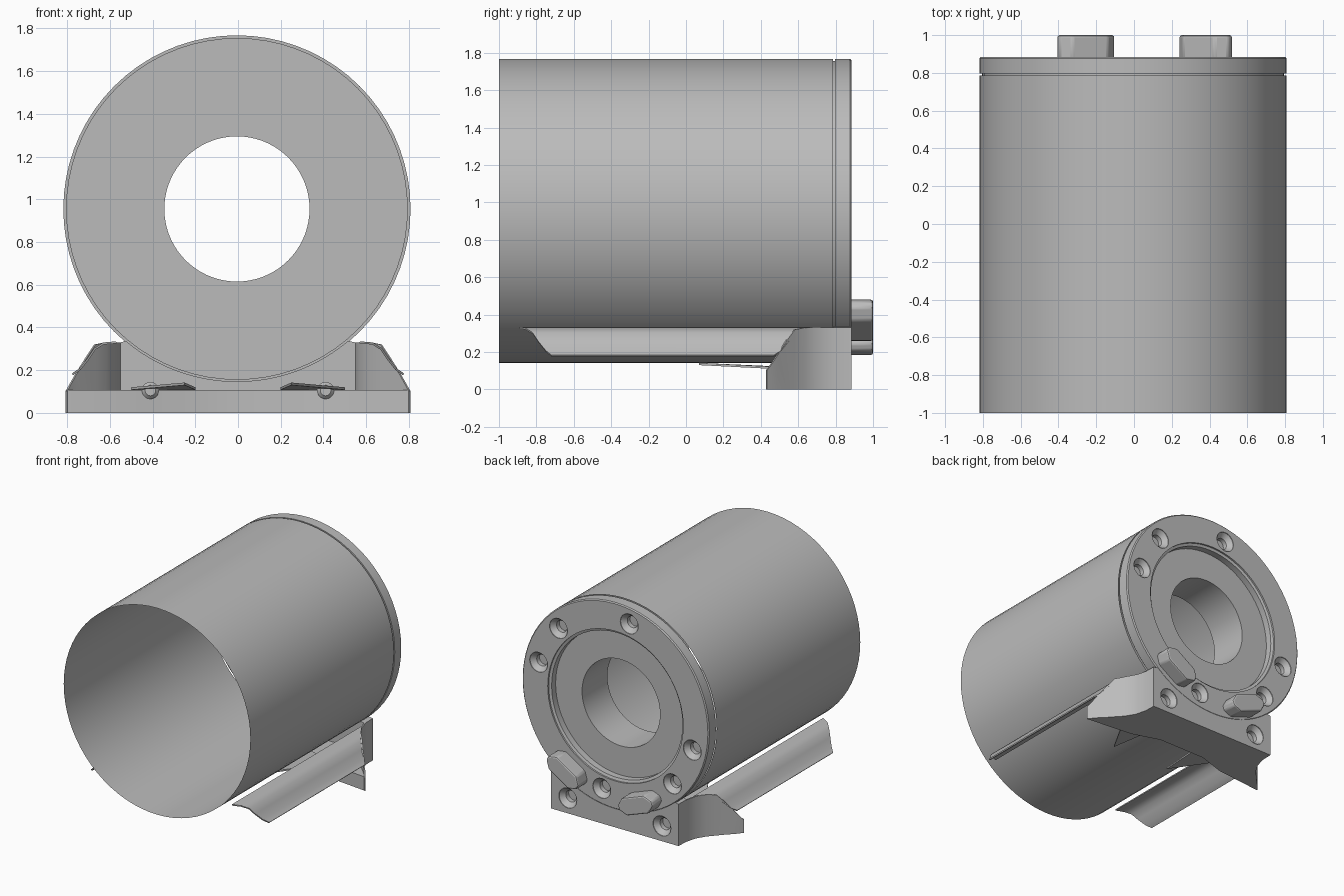
import bpy, bmesh, math
from math import sin, cos, pi, radians

if "Cube" in bpy.data.objects:
    bpy.data.objects.remove(bpy.data.objects["Cube"], do_unlink=True)

grey = bpy.data.materials.new("housing grey")
grey.use_nodes = True
COLOUR = (0.5, 0.5, 0.5, 1)
grey.diffuse_color = COLOUR
grey.node_tree.nodes["Principled BSDF"].inputs["Base Color"].default_value = COLOUR

CX, CZ, R = -0.005, 0.955, 0.813
BACK, PLATE = 0.885, 0.785


def finish(name, bm, angle=30):
    bmesh.ops.remove_doubles(bm, verts=bm.verts, dist=0.0001)
    bmesh.ops.recalc_face_normals(bm, faces=bm.faces)
    mesh = bpy.data.meshes.new(name)
    bm.to_mesh(mesh)
    bm.free()
    mesh.materials.append(grey)
    ob = bpy.data.objects.new(name, mesh)
    bpy.context.collection.objects.link(ob)
    smooth(ob, angle)
    return ob


def activate(ob):
    bpy.ops.object.select_all(action='DESELECT')
    ob.select_set(True)
    bpy.context.view_layer.objects.active = ob


def smooth(ob, angle=30):
    activate(ob)
    bpy.ops.object.shade_smooth_by_angle(angle=radians(angle))


def apply_modifier(ob, kind, **settings):
    mod = ob.modifiers.new(kind.lower(), kind)
    for key, value in settings.items():
        setattr(mod, key, value)
    activate(ob)
    bpy.ops.object.modifier_apply(modifier=mod.name)


def lathe(bm, profile, x=CX, z=CZ, segs=72, closed=False):
    """Spin (radius, y) points about an axis parallel to y."""
    rings = [[bm.verts.new((x + r * cos(2 * pi * i / segs), y, z + r * sin(2 * pi * i / segs)))
              for i in range(segs)] for r, y in profile]
    pairs = list(zip(rings, rings[1:])) + ([(rings[-1], rings[0])] if closed else [])
    for a, b in pairs:
        for i in range(segs):
            j = (i + 1) % segs
            bm.faces.new((a[i], a[j], b[j], b[i]))


def prism(name, points, offset):
    """Extrude a flat outline of 3D points by an offset."""
    bm = bmesh.new()
    face = bm.faces.new([bm.verts.new(p) for p in points])
    made = bmesh.ops.extrude_face_region(bm, geom=[face])["geom"]
    bmesh.ops.translate(bm, vec=offset, verts=[v for v in made if isinstance(v, bmesh.types.BMVert)])
    return finish(name, bm)


def sheet(name, edge_a, edge_b):
    """Thin sheet spanning two matching rows of points."""
    bm = bmesh.new()
    a = [bm.verts.new(p) for p in edge_a]
    b = [bm.verts.new(p) for p in edge_b]
    for i in range(len(a) - 1):
        bm.faces.new((a[i], a[i + 1], b[i + 1], b[i]))
    ob = finish(name, bm, 40)
    apply_modifier(ob, 'SOLIDIFY', thickness=0.01, offset=0)
    smooth(ob, 40)


# Open main tube
bm = bmesh.new()
lathe(bm, [(R, -1), (R, PLATE)])
finish("main_tube", bm)

# Thin sleeve running forward from the centre hole
bm = bmesh.new()
lathe(bm, [(0.34, 0.5), (0.34, 0.815)])
finish("centre_sleeve", bm)

# Rear ring plate with groove, rim chamfer and recess
bm = bmesh.new()
lathe(bm, [(0.34, PLATE), (0.34, 0.815), (0.57, 0.815), (0.57, 0.865), (0.59, 0.872),
           (0.59, BACK), (0.805, BACK), (R, 0.877), (R, 0.797), (0.8, 0.797), (0.8, PLATE)],
      closed=True)
end_plate = finish("end_plate", bm)

# Foot plate below the ring, with an arched top that follows it
half = 0.55
arc_r = 0.808
reach = math.asin(0.52 / arc_r)
arch = [(CX + arc_r * sin(t), PLATE, CZ - arc_r * cos(t))
        for t in [reach * (1 - i / 12) for i in range(25)]]
outline = [(-half, PLATE, 0.33), (-half, PLATE, 0), (half, PLATE, 0), (half, PLATE, 0.33)] + arch
foot_plate = prism("foot_plate", outline, (0, BACK - PLATE, 0))

# Countersunk screw holes
ring_holes = [(CX + 0.69 * cos(radians(a)), CZ + 0.69 * sin(radians(a)))
              for a in (14, 44, 100, 194, 224, 280)]
foot_holes = [(s * 0.41, 0.12) for s in (-1, 1)]
for plate, holes in ((end_plate, ring_holes), (foot_plate, foot_holes)):
    bm = bmesh.new()
    for x, z in holes:
        lathe(bm, [(0, 0.9), (0.078, 0.9), (0.078, 0.88), (0.045, 0.845), (0.045, 0.81), (0, 0.81)],
              x, z, 24)
    cutter = finish("hole_cutter", bm)
    cutter.hide_render = True
    apply_modifier(plate, 'BOOLEAN', object=cutter, operation='DIFFERENCE', solver='EXACT')
    bpy.data.objects.remove(cutter, do_unlink=True)
    smooth(plate)

# Two slanted locating lugs on the rear face
for name, x, z, turn in (("left_lug", 0.38, 0.37, 33), ("right_lug", -0.255, 0.28, -20)):
    c, s = cos(radians(turn)), sin(radians(turn))
    hexagon = [(-0.155, 0.02), (-0.1, 0.068), (0.1, 0.068), (0.155, 0.02),
               (0.155, -0.02), (0.1, -0.068), (-0.1, -0.068), (-0.155, -0.02)]
    lug = prism(name, [(x + u * c - v * s, 0.87, z + u * s + v * c) for u, v in hexagon],
                (0, 0.13, 0))
    apply_modifier(lug, 'BEVEL', width=0.012, segments=2, limit_method='ANGLE')
    smooth(lug)

# Flared plan of one side of the foot: x, y, top height
flare = [(0.55, BACK, 0.33), (0.552, 0.8, 0.33), (0.575, 0.71, 0.33), (0.62, 0.635, 0.33),
         (0.67, 0.58, 0.32), (0.71, 0.535, 0.26), (0.76, 0.485, 0.18), (0.805, 0.43, 0.1)]

# Base slab with flared sides and hollowed front edge
side = [(x, y, 0) for x, y, _ in flare[1:]] + [(0.42, 0.47, 0), (0.2, 0.54, 0)]
side = [(half, PLATE, 0)] + side[1:]
prism("base_slab", side + [(-x, y, z) for x, y, z in reversed(side)], (0, 0, 0.108))

# Long side strip: x, z, front y, rear y
strip = [(0.57, 0.33, -0.89, 0.72), (0.63, 0.325, -0.86, 0.63), (0.67, 0.3, -0.82, 0.58),
         (0.7, 0.255, -0.79, 0.55), (0.74, 0.205, -0.75, 0.51), (0.775, 0.18, -0.72, 0.47)]

for label, s in (("left", 1), ("right", -1)):
    sheet(label + "_foot_wing", [(s * x, y, 0) for x, y, _ in flare],
          [(s * x, y, h) for x, y, h in flare])
    sheet(label + "_side_strip", [(s * x, a, z) for x, z, a, _ in strip],
          [(s * x, b, z) for x, z, _, b in strip])
    # Pointed sliver reaching forward from the slab
    prism(label + "_spike", [(s * 0.25, 0.07, 0.13), (s * 0.5, 0.5, 0.108), (s * 0.2, 0.56, 0.108)],
          (0, 0, 0.012))
    # Screw tip on the slab front
    bm = bmesh.new()
    lathe(bm, [(0, 0.45), (0.025, 0.45), (0.04, 0.465), (0.04, 0.8), (0, 0.8)], s * 0.41, 0.105, 20)
    finish(label + "_screw_tip", bm)
